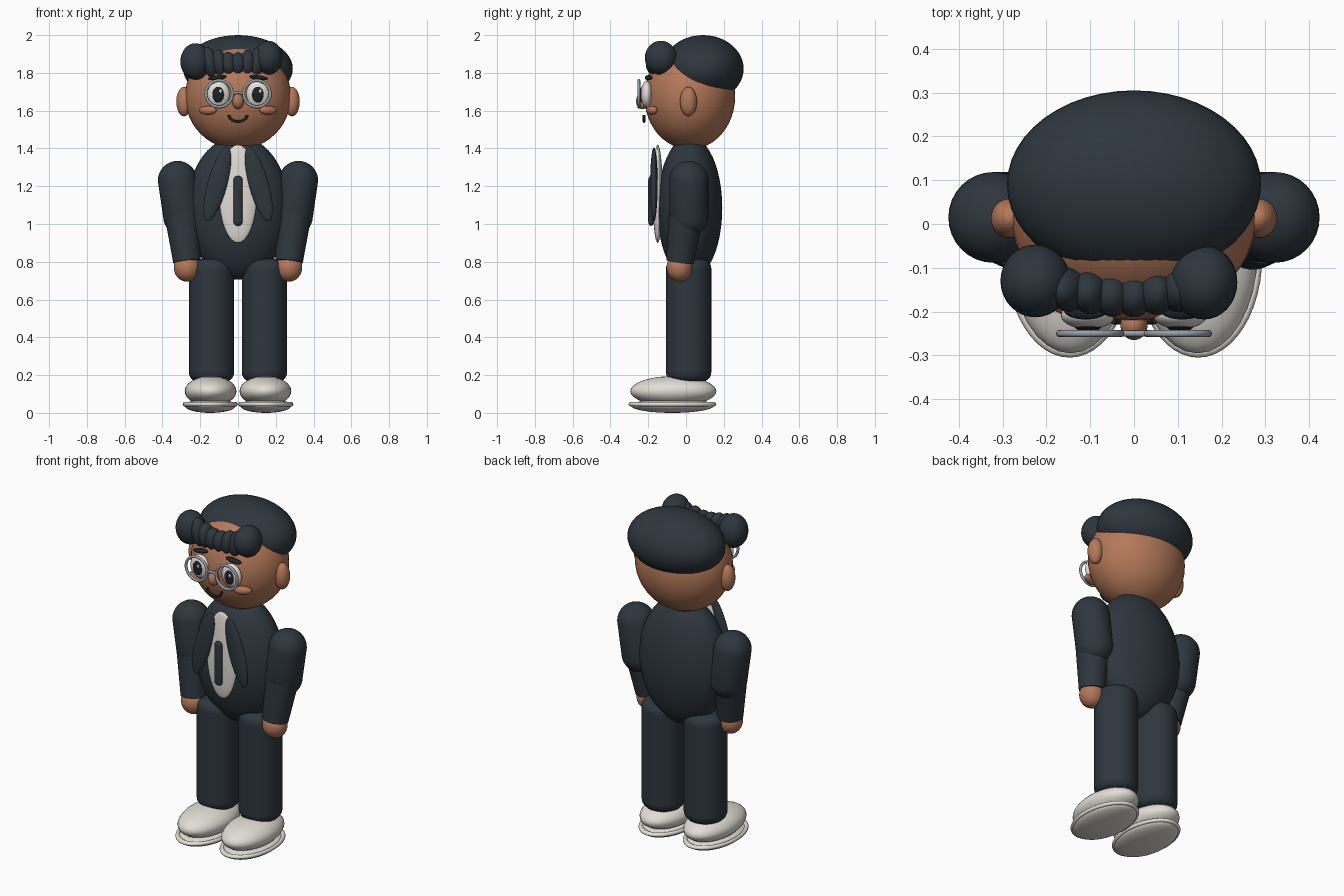
import bpy
import math
from mathutils import Vector

if "Cube" in bpy.data.objects:
    bpy.data.objects.remove(bpy.data.objects["Cube"])


def material(name, rgb):
    m = bpy.data.materials.new(name)
    m.use_nodes = True
    m.diffuse_color = (*rgb, 1)
    bsdf = next(n for n in m.node_tree.nodes if n.type == 'BSDF_PRINCIPLED')
    bsdf.inputs["Base Color"].default_value = (*rgb, 1)
    return m


DARK = material("dark navy", (.027, .037, .048))
BLACK = material("near black", (.012, .015, .02))
SKIN = material("warm skin", (.46, .19, .10))
BLUSH = material("blush", (.47, .17, .10))
WHITE = material("off white", (.76, .73, .67))
METAL = material("grey metal", (.30, .35, .41))


def finish(name, mat, angle=40):
    ob = bpy.context.object
    ob.name = name
    ob.data.materials.append(mat)
    bpy.ops.object.shade_smooth_by_angle(angle=math.radians(angle))
    return ob


def ellipsoid(name, mat, loc, radii, rot=(0, 0, 0), seg=32):
    bpy.ops.mesh.primitive_uv_sphere_add(segments=seg, ring_count=seg // 2, location=loc, rotation=rot)
    bpy.context.object.scale = radii
    return finish(name, mat)


def capsule(name, mat, p, q, r, flat=1.0):
    """Sphere whose upper half is moved along the axis from p to q."""
    p, q = Vector(p), Vector(q)
    bpy.ops.mesh.primitive_uv_sphere_add(segments=32, ring_count=17, radius=r, location=p)
    ob = bpy.context.object
    for v in ob.data.vertices:
        v.co.y *= flat
        if v.co.z > 0:
            v.co.z += (q - p).length
    ob.rotation_mode = 'QUATERNION'
    ob.rotation_quaternion = Vector((0, 0, 1)).rotation_difference(q - p)
    return finish(name, mat)


def cone(name, mat, p, q, r1, r2):
    p, q = Vector(p), Vector(q)
    bpy.ops.mesh.primitive_cone_add(vertices=32, radius1=r1, radius2=r2, depth=(q - p).length, location=(p + q) / 2)
    ob = bpy.context.object
    ob.rotation_mode = 'QUATERNION'
    ob.rotation_quaternion = Vector((0, 0, 1)).rotation_difference(q - p)
    return finish(name, mat)


def tube(name, mat, points, r):
    """Round curve through the points, turned into a mesh."""
    cu = bpy.data.curves.new(name, 'CURVE')
    cu.dimensions = '3D'
    cu.bevel_depth = r
    cu.use_fill_caps = True
    sp = cu.splines.new('POLY')
    sp.points.add(len(points) - 1)
    for pt, co in zip(sp.points, points):
        pt.co = (*co, 1)
    ob = bpy.data.objects.new(name, cu)
    bpy.context.collection.objects.link(ob)
    bpy.ops.object.select_all(action='DESELECT')
    ob.select_set(True)
    bpy.context.view_layer.objects.active = ob
    bpy.ops.object.convert(target='MESH')
    return finish(name, mat, 60)


# Head and hair
ellipsoid("head", SKIN, (0, .02, 1.675), (.28, .24, .28), seg=48)
ellipsoid("hair_cap", DARK, (0, .09, 1.822), (.29, .215, .178), seg=48)
ellipsoid("fringe_end_right", DARK, (-.225, -.13, 1.86), (.08, .083, .097))
ellipsoid("fringe_end_left", DARK, (.16, -.133, 1.88), (.076, .085, .09))
for i in range(6):
    x = -.15 + i * .05
    u = abs(x + .02) / .13
    ellipsoid("fringe_lock_%d" % (i + 1), DARK, (x, -.165 + .015 * u, 1.845 + .012 * u),
              (.042, .05, .058 + .024 * u), (0, x * 1.5, 0))

# Nose, mouth
ellipsoid("nose", SKIN, (0, -.23, 1.65), (.031, .035, .042))
smile = [math.pi * (1 + i / 12) for i in range(13)]
tube("mouth", BLACK, [(.048 * math.cos(a), -.222, 1.577 + .035 * math.sin(a)) for a in smile], .007)
tube("glasses_bridge", METAL, [(-.033, -.25, 1.69), (0, -.25, 1.697), (.033, -.25, 1.69)], .007)

# Shirt, torso, tie
ellipsoid("jacket_body", DARK, (0, .02, 1.085), (.27, .172, .38), seg=48)
ellipsoid("shirt_front", WHITE, (0, -.15, 1.16), (.1, .027, .26))
capsule("tie", DARK, (0, -.185, 1.015), (0, -.185, 1.23), .025, .6)

# Paired parts
for s, side in ((1, "left"), (-1, "right")):
    # Face
    ellipsoid("ear_" + side, SKIN, (s * .285, .013, 1.648), (.042, .045, .078))
    ellipsoid("eye_" + side, WHITE, (s * .105, -.208, 1.687), (.062, .032, .07))
    ellipsoid("pupil_" + side, BLACK, (s * .105, -.233, 1.685), (.031, .013, .042))
    ellipsoid("eye_glint_" + side, WHITE, (s * .105 + .012, -.245, 1.703), (.008, .004, .01), seg=16)
    bpy.ops.mesh.primitive_torus_add(major_radius=.07, minor_radius=.008, major_segments=48, minor_segments=12,
                                     location=(s * .1, -.25, 1.69), rotation=(math.pi / 2, 0, 0))
    finish("glasses_ring_" + side, METAL, 60)
    ellipsoid("eyebrow_" + side, BLACK, (s * .11, -.198, 1.775), (.05, .02, .012), (0, s * .12, 0))
    ellipsoid("cheek_" + side, BLUSH, (s * .16, -.182, 1.602), (.05, .024, .024), (0, 0, s * .45))

    # Lapel
    ellipsoid("lapel_" + side, DARK, (s * .11, -.17, 1.21), (.052, .02, .203), (0, -s * .27, 0))

    # Arm
    capsule("upper_arm_" + side, DARK, (s * .292, .015, 1.04), (s * .32, .015, 1.23), .104)
    cone("forearm_" + side, DARK, (s * .27, -.032, .80), (s * .295, 0, 1.04), .073, .092)
    ellipsoid("hand_" + side, SKIN, (s * .27, -.035, .77), (.07, .068, .075))

    # Trouser leg with rounded ends
    bpy.ops.mesh.primitive_cylinder_add(vertices=32, radius=.12, depth=.65, location=(s * .14, .014, .49))
    leg = bpy.context.object
    bev = leg.modifiers.new("rounding", 'BEVEL')
    bev.width = .05
    bev.segments = 5
    bev.limit_method = 'ANGLE'
    finish("trouser_leg_" + side, DARK)

    # Shoe: upper, domed sole, thin rim
    ellipsoid("shoe_upper_" + side, WHITE, (s * .145, -.067, .115), (.137, .228, .08))
    ellipsoid("shoe_sole_" + side, WHITE, (s * .147, -.072, .038), (.135, .22, .038))
    bpy.ops.mesh.primitive_torus_add(major_radius=.93, minor_radius=.07, major_segments=48, minor_segments=10,
                                     location=(s * .147, -.072, .046))
    bpy.context.object.scale = (.146, .233, .17)
    finish("shoe_rim_" + side, WHITE, 60)
